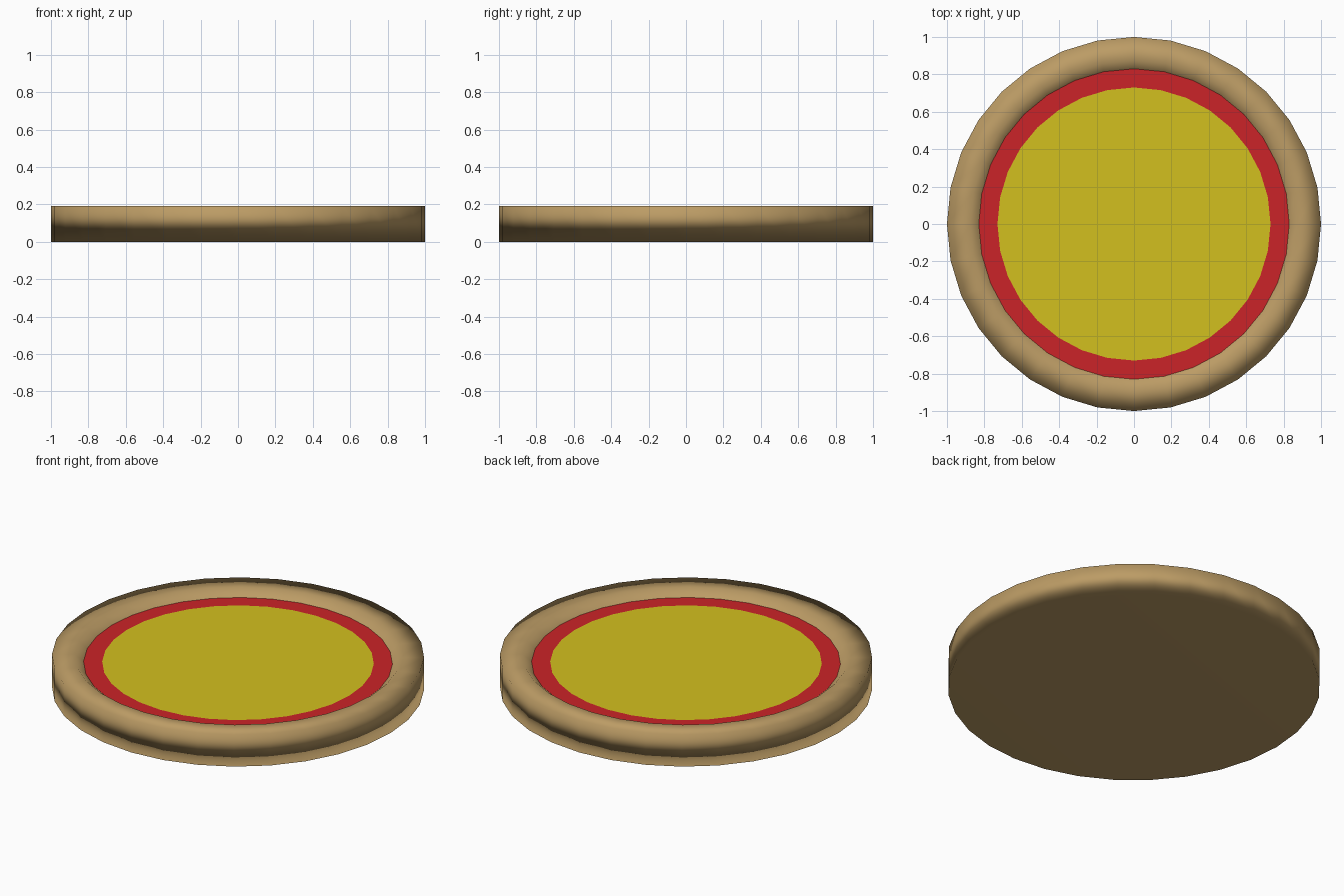
import bpy, bmesh, math

if "Cube" in bpy.data.objects:
    bpy.data.objects.remove(bpy.data.objects["Cube"])

SIDES = 32


def material(name, rgb):
    m = bpy.data.materials.new(name)
    m.diffuse_color = (*rgb, 1)
    m.use_nodes = True
    m.node_tree.nodes["Principled BSDF"].inputs["Base Color"].default_value = m.diffuse_color
    return m


def turned(name, profile, mat, cap_start=False, cap_end=False, smooth=False):
    """Revolve (radius, z) points, listed from the bottom outwards and up, round z."""
    bm = bmesh.new()
    rings = [[bm.verts.new((r * math.sin(2 * math.pi * i / SIDES),
                            r * math.cos(2 * math.pi * i / SIDES), z))
              for i in range(SIDES)] for r, z in profile]
    for a, b in zip(rings, rings[1:]):
        for i in range(SIDES):
            j = (i + 1) % SIDES
            bm.faces.new((a[i], b[i], b[j], a[j]))
    if cap_start:
        bm.faces.new(rings[0])
    if cap_end:
        bm.faces.new(rings[-1][::-1])
    for f in bm.faces:
        f.smooth = smooth
    me = bpy.data.meshes.new(name)
    bm.to_mesh(me)
    bm.free()
    me.materials.append(mat)
    ob = bpy.data.objects.new(name, me)
    bpy.context.collection.objects.link(ob)
    return ob


# Crust: flat base, straight side, flat rim and sloped inner lip
crust = turned("crust", [(1, 0), (1, 0.19), (0.875, 0.19), (0.83, 0.15)],
               material("crust_tan", (0.50, 0.33, 0.13)), cap_start=True, smooth=True)
# Large faces dominate the soft shading of the rim
crust.modifiers.new("soft_shading", 'WEIGHTED_NORMAL').mode = 'FACE_AREA'

# Sauce: flat ring at the bottom of the recess
turned("sauce", [(0.83, 0.15), (0.73, 0.15)], material("sauce_red", (0.60, 0.017, 0.021)))

# Cheese: flat disc inside the sauce ring
turned("cheese", [(0.73, 0.15)], material("cheese_yellow", (0.65, 0.53, 0.013)), cap_end=True)
